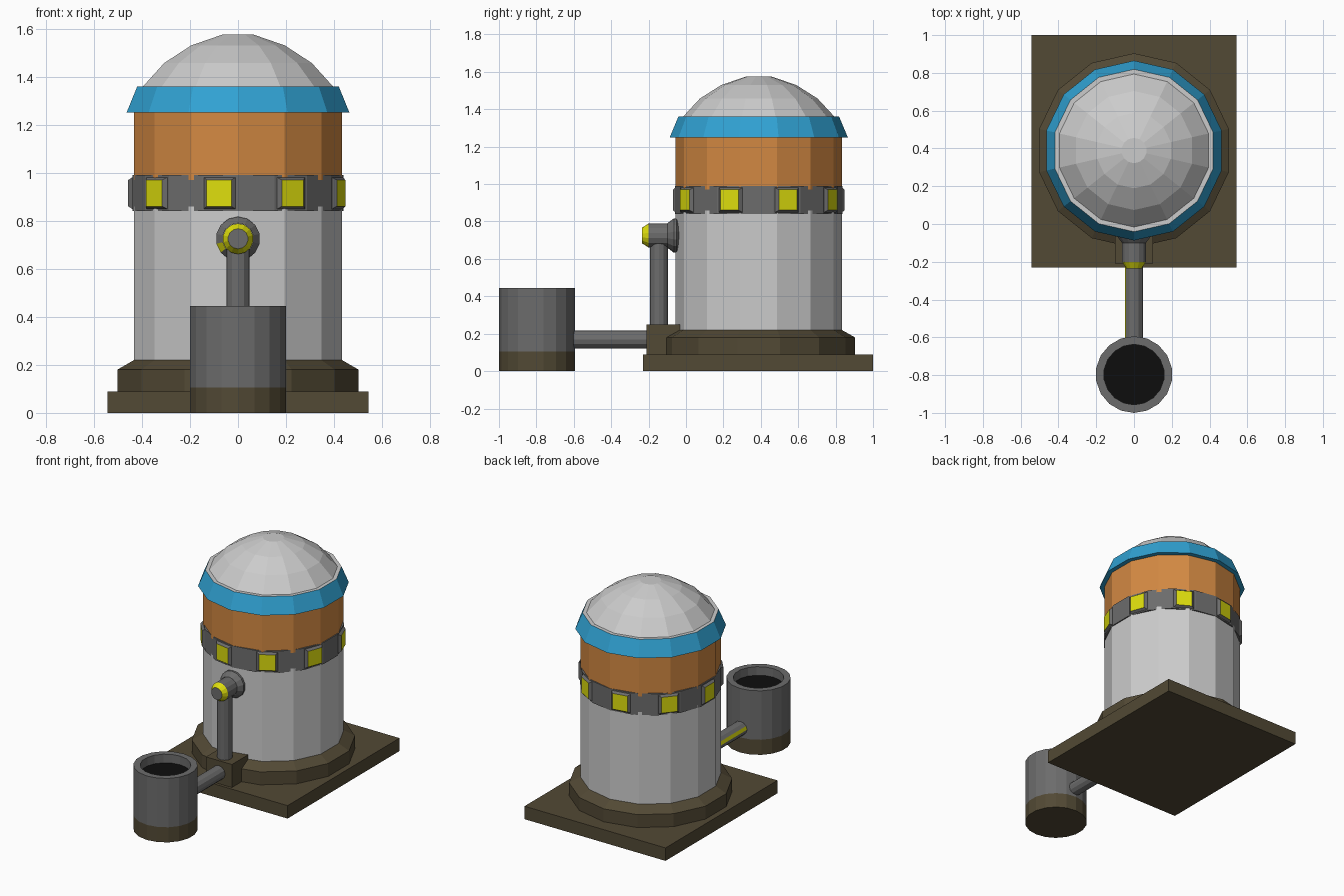
import bpy, bmesh, math
from mathutils import Vector

if "Cube" in bpy.data.objects:
    bpy.data.objects.remove(bpy.data.objects["Cube"])

TANK_Y = 0.389


def material(name, rgb):
    m = bpy.data.materials.new(name)
    m.diffuse_color = (*rgb, 1)
    m.use_nodes = True
    m.node_tree.nodes["Principled BSDF"].inputs["Base Color"].default_value = m.diffuse_color
    return m


BROWN = material("brown", (0.085, 0.067, 0.035))
DARK = material("dark_grey", (0.15, 0.15, 0.15))
ORANGE = material("orange", (0.65, 0.25, 0.055))
BLUE = material("blue", (0.03, 0.36, 0.65))
YELLOW = material("yellow", (0.72, 0.72, 0.004))
BLACK = material("black", (0.004, 0.004, 0.004))


def finish(name, bm, mat, loc, rot=(0, 0, 0)):
    bmesh.ops.recalc_face_normals(bm, faces=bm.faces[:])
    mesh = bpy.data.meshes.new(name)
    bm.to_mesh(mesh)
    bm.free()
    if mat:
        mesh.materials.append(mat)
    ob = bpy.data.objects.new(name, mesh)
    bpy.context.collection.objects.link(ob)
    ob.location, ob.rotation_euler = loc, rot
    return ob


def lathe(name, profile, sides, mat, loc, forward=False, caps=(True, True)):
    """Turn (radius, height) points round z, or round -y if forward."""
    bm = bmesh.new()
    rings = []
    for r, z in profile:
        angles = [math.tau * i / sides - math.pi / 2 for i in range(sides)]
        rings.append([bm.verts.new((r * math.cos(a), r * math.sin(a), z)) for a in angles])
    for lo, hi in zip(rings, rings[1:]):
        for i in range(sides):
            j = (i + 1) % sides
            bm.faces.new((lo[i], lo[j], hi[j], hi[i]))
    for ring, cap in ((rings[0], caps[0]), (rings[-1], caps[1])):
        if cap:
            bm.faces.new(ring)
    return finish(name, bm, mat, loc, (math.pi / 2 if forward else 0, 0, 0))


def box(name, size, loc, mat):
    bm = bmesh.new()
    bmesh.ops.create_cube(bm, size=1)
    bmesh.ops.scale(bm, vec=size, verts=bm.verts)
    return finish(name, bm, mat, loc)


def paint(ob, direction, mat):
    """Colour the one face that looks most along a local direction."""
    ob.data.materials.append(mat)
    d = Vector(direction).normalized()
    max(ob.data.polygons, key=lambda p: p.normal.dot(d)).material_index = 1


# base plate and stepped plinth
box("base_plate", (1.085, 1.23, 0.09), (0, 0.385, 0.045), BROWN)
centre = (0, TANK_Y, 0)
lathe("plinth", [(0.515, 0.09), (0.515, 0.18), (0.444, 0.22)], 14, BROWN, centre, caps=(False, False))

# tank body
lathe("tank_lower", [(0.444, 0.22), (0.444, 0.86)], 14, None, centre, caps=(False, False))
lathe("tank_upper", [(0.444, 0.97), (0.444, 1.25)], 14, ORANGE, centre, caps=(False, False))
lathe("blue_collar", [(0.444, 1.25), (0.476, 1.25), (0.43, 1.36)], 14, BLUE, centre, caps=(False, False))
lathe("dome", [(0.43, 1.36), (0.405, 1.36), (0.315, 1.457), (0.2, 1.53), (0.067, 1.575)],
      14, None, centre, caps=(False, True))

# window band with nine raised windows
lathe("window_band", [(0.425, 0.84), (0.447, 0.84), (0.447, 0.99), (0.425, 0.99)], 18, DARK, centre,
      caps=(False, False)).rotation_euler.z = math.radians(0)
for i in range(9):
    w = box("window_%d" % (i + 1), (0.03, 0.158, 0.15), centre, DARK)
    for v in w.data.vertices:
        v.co.x += 0.442
        if v.co.x > 0.442:
            v.co.y *= 0.66
            v.co.z *= 0.73
        v.co.z += 0.915
    paint(w, (1, 0, 0), YELLOW)
    w.rotation_euler.z = math.radians(20 + 40 * i)

# outlet: wall flange, neck and yellow valve ring, facing forward
outlet = (0, 0, 0.725)
flange = lathe("outlet_flange", [(0.07, 0.035), (0.092, 0.05), (0.092, 0.065), (0.065, 0.1)],
               14, DARK, outlet, True, (False, False))
paint(flange, (-0.8, -0.6, 0.7), YELLOW)
lathe("outlet_neck", [(0.064, 0.09), (0.064, 0.2)], 14, DARK, outlet, True, (False, False))
lathe("valve_ring", [(0.064, 0.2), (0.042, 0.235)], 14, YELLOW, outlet, True, (False, False))
lathe("valve_cap", [(0.042, 0.232), (0.042, 0.235)], 14, DARK, outlet, True, (False, True))

# down pipe, junction box and pipe to the bucket
lathe("down_pipe", [(0.048, 0.25), (0.048, 0.71)], 12, DARK, (0, -0.145, 0), caps=(False, False))
box("junction_box", (0.2, 0.18, 0.16), (0, -0.12, 0.17), BROWN)
feed = lathe("feed_pipe", [(0.048, 0.2), (0.048, 0.61)], 12, DARK, (0, 0, 0.168), True, (False, False))
paint(feed, (-1, 0.3, 0), YELLOW)

# open bucket
spot = (0, -0.797, 0)
lathe("bucket_foot", [(0.203, 0), (0.203, 0.105)], 18, BROWN, spot, caps=(True, False))
lathe("bucket_wall", [(0.203, 0.105), (0.203, 0.445), (0.16, 0.445), (0.16, 0.385)],
      18, DARK, spot, caps=(False, False))
lathe("bucket_contents", [(0.16, 0.384), (0.16, 0.385)], 18, BLACK, spot, caps=(False, True))
